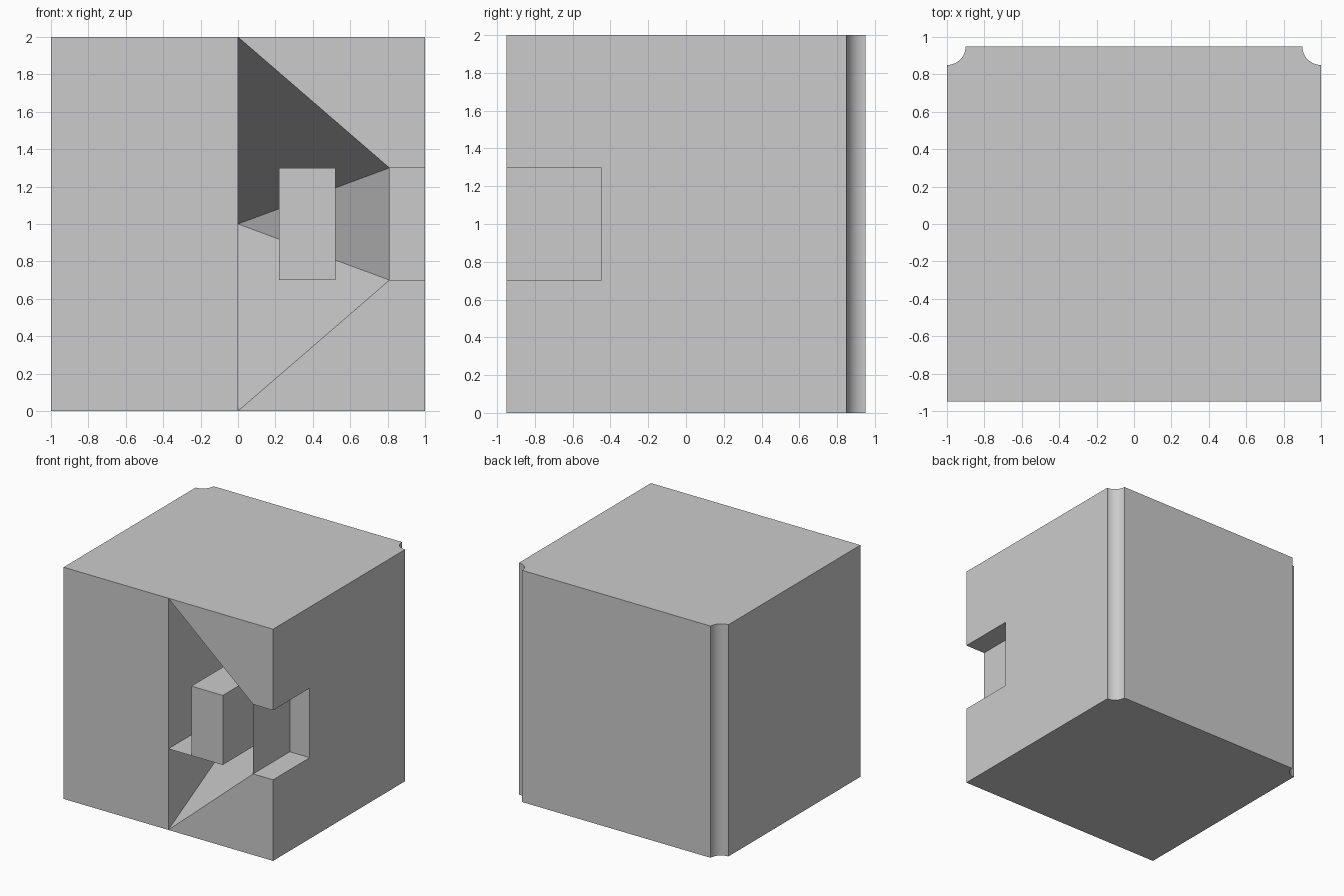
import bpy, bmesh
from math import pi, cos, sin

if "Cube" in bpy.data.objects:
    bpy.data.objects.remove(bpy.data.objects["Cube"])

FRONT, BACK, SLOT_BACK = -0.95, 0.95, -0.45
LOW, HIGH = 0.7, 1.3
APEX = (0, 0.9, 1)


def make_object(name, faces, smooth=False):
    """Build one mesh object from polygons given as point lists."""
    bm = bmesh.new()
    for pts in faces:
        bm.faces.new([bm.verts.new(p) for p in pts])
    bmesh.ops.remove_doubles(bm, verts=bm.verts, dist=1e-5)
    bmesh.ops.recalc_face_normals(bm, faces=bm.faces)
    mesh = bpy.data.meshes.new(name)
    bm.to_mesh(mesh)
    bm.free()
    ob = bpy.data.objects.new(name, mesh)
    bpy.context.collection.objects.link(ob)
    if smooth:
        bpy.context.view_layer.objects.active = ob
        ob.select_set(True)
        bpy.ops.object.shade_smooth_by_angle(angle=pi / 6)
        ob.select_set(False)
    return ob


def front(x, z):
    return (x, FRONT, z)


# Plan outline with coved back corners
N = 12
cove = [(1 - 0.1 * sin(i * pi / 2 / N), BACK - 0.1 * cos(i * pi / 2 / N))
        for i in range(N + 1)]
outline = [(0, FRONT), (1, FRONT)] + cove
outline += [(-x, y) for x, y in reversed(cove)] + [(-1, FRONT)]

faces = [[(x, y, z) for x, y in outline] for z in (0, 2)]

# Back, coves and left side
for (ax, ay), (bx, by) in zip(outline[2:-1], outline[3:]):
    faces.append([(ax, ay, 0), (bx, by, 0), (bx, by, 2), (ax, ay, 2)])

# Front left panel
faces.append([front(-1, 0), front(0, 0), front(0, 2), front(-1, 2)])

# Front right panels, slot floor and ceiling, pyramid slopes
for edge, lip in ((0, LOW), (2, HIGH)):
    faces.append([front(0, edge), front(1, edge), front(1, lip), front(0.81, lip)])
    faces.append([(0.81, FRONT, lip), (1, FRONT, lip),
                  (1, SLOT_BACK, lip), (0.81, SLOT_BACK, lip)])
    faces.append([front(0, edge), front(0.81, lip), APEX])

# Pyramid upright walls
faces.append([front(0, 0), front(0, 2), APEX])
faces.append([front(0.81, LOW), front(0.81, HIGH), APEX])

# Slot back and inner side
faces.append([(0.81, SLOT_BACK, LOW), (1, SLOT_BACK, LOW),
              (1, SLOT_BACK, HIGH), (0.81, SLOT_BACK, HIGH)])
faces.append([(0.81, FRONT, LOW), (0.81, SLOT_BACK, LOW),
              (0.81, SLOT_BACK, HIGH), (0.81, FRONT, HIGH)])

# Right side with the slot opening
side = [(FRONT, 0), (0.85, 0), (0.85, 2), (FRONT, 2),
        (FRONT, HIGH), (SLOT_BACK, HIGH), (SLOT_BACK, LOW), (FRONT, LOW)]
faces.append([(1, y, z) for y, z in side])

make_object("block_body", faces, smooth=True)

# Small block standing in the recess
bpy.ops.mesh.primitive_cube_add(size=1, location=(0.37, (FRONT + SLOT_BACK) / 2, 1))
block = bpy.context.object
block.name = "recess_block"
block.scale = (0.3, 0.5, 0.6)

# Thin ledge between block and recess wall
make_object("recess_ledge", [[(0, FRONT, LOW), (0.22, FRONT, LOW),
                              (0.22, SLOT_BACK, LOW), (0, SLOT_BACK, LOW)]])
